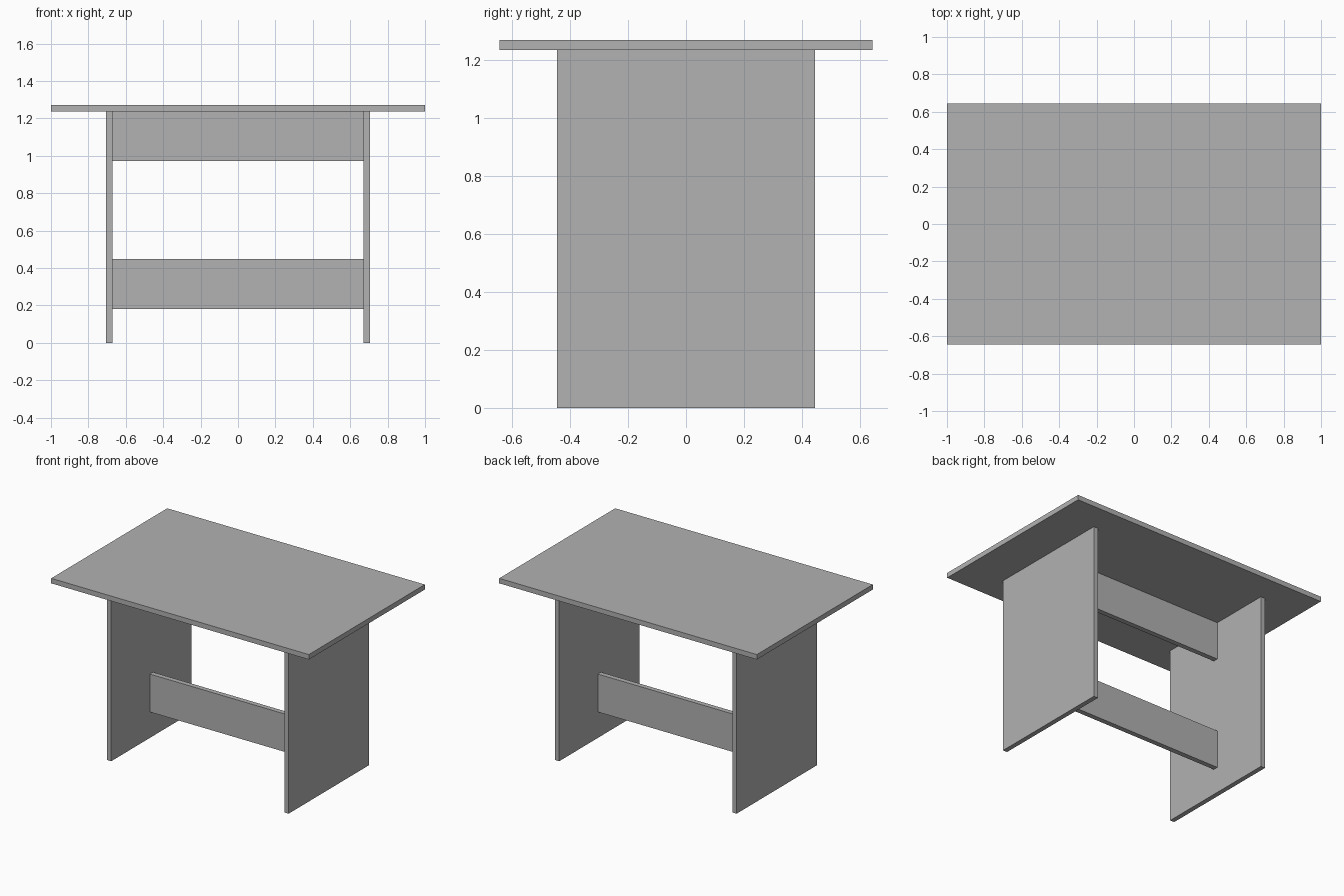
import bpy

default_cube = bpy.data.objects.get("Cube")
if default_cube:
    bpy.data.objects.remove(default_cube, do_unlink=True)

# Single flat grey finish
GREY = (0.445, 0.445, 0.445, 1)
grey = bpy.data.materials.new("plain_grey")
grey.use_nodes = True
grey.diffuse_color = GREY
grey.node_tree.nodes["Principled BSDF"].inputs["Base Color"].default_value = GREY


def board(name, x, y, z):
    """Rectangular board spanning the given (low, high) ranges."""
    spans = (x, y, z)
    bpy.ops.mesh.primitive_cube_add(size=1, location=[(a + b) / 2 for a, b in spans])
    obj = bpy.context.object
    obj.name = name
    obj.scale = [b - a for a, b in spans]
    bpy.ops.object.transform_apply(location=False, rotation=False, scale=True)
    obj.data.materials.append(grey)
    return obj


TOP, UNDERSIDE = 1.271, 1.236
INNER, OUTER = 0.672, 0.705
PANEL_Y = (-0.446, 0.446)
RAIL_Y = (-0.0175, 0.0175)

# Table top
board("table_top", (-1, 1), (-0.643, 0.643), (UNDERSIDE, TOP))

# Upright end panels
board("left_panel", (INNER, OUTER), PANEL_Y, (0, UNDERSIDE))
board("right_panel", (-OUTER, -INNER), PANEL_Y, (0, UNDERSIDE))

# Central rails joining the panels
board("upper_rail", (-INNER, INNER), RAIL_Y, (0.972, UNDERSIDE))
board("lower_rail", (-INNER, INNER), RAIL_Y, (0.182, 0.448))
